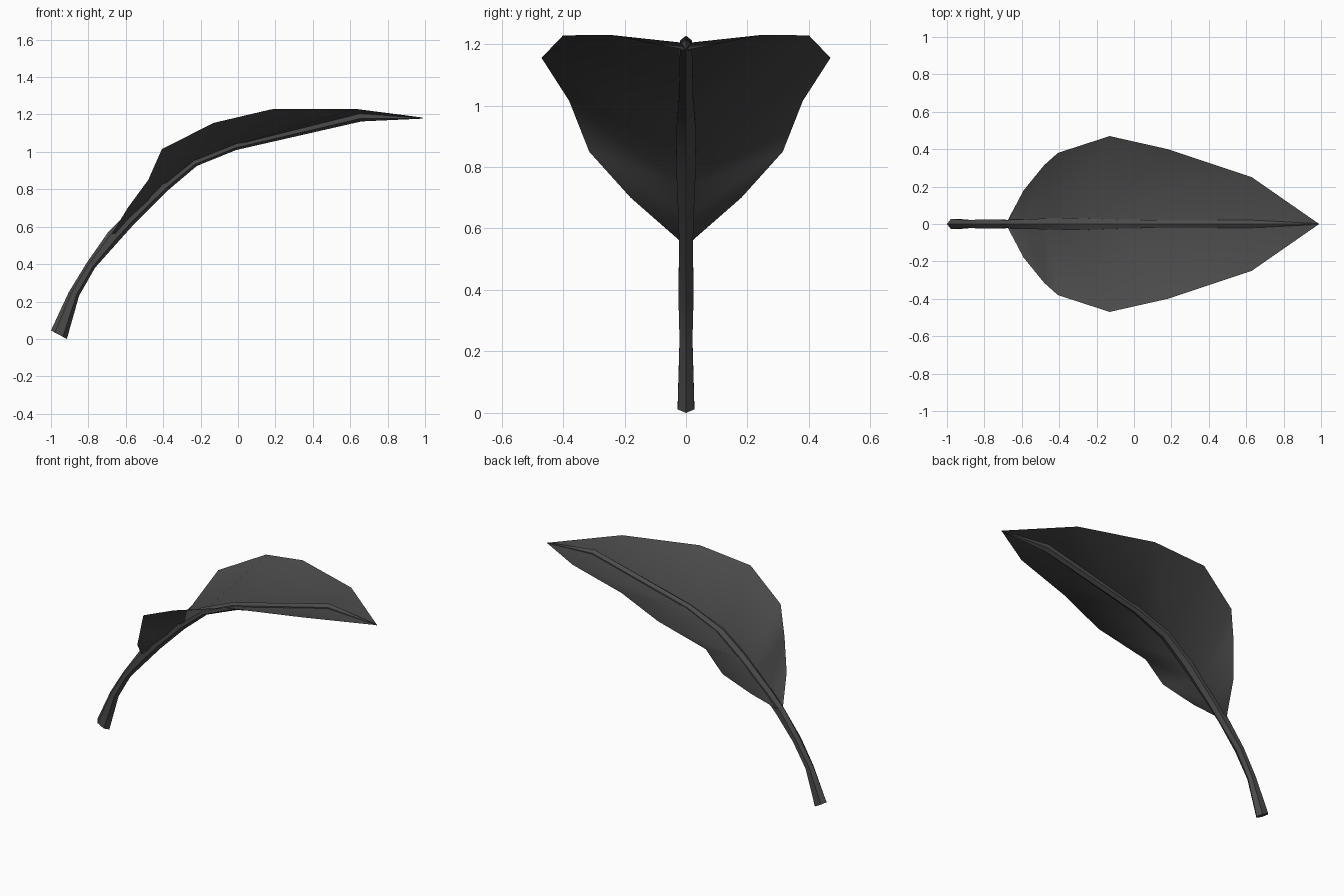
import bpy, bmesh
from mathutils import Vector

if "Cube" in bpy.data.objects:
    bpy.data.objects.remove(bpy.data.objects["Cube"])

# Stations along the stem: upper ridge (x, z), lower ridge (x, z), half width
STATIONS = [
    ((-1.00, 0.045), (-0.915, 0.00), 0.027),
    ((-0.905, 0.25), (-0.85, 0.23), 0.021),
    ((-0.81, 0.405), (-0.765, 0.38), 0.025),
    ((-0.695, 0.57), (-0.64, 0.52), 0.022),
    ((-0.61, 0.655), (-0.55, 0.62), 0.025),
    ((-0.42, 0.835), (-0.38, 0.79), 0.032),
    ((-0.26, 0.96), (-0.22, 0.925), 0.031),
    ((-0.03, 1.055), (-0.01, 1.01), 0.023),
    ((0.65, 1.227), (0.66, 1.163), 0.020),
    ((0.985, 1.184), (0.99, 1.178), 0.002),
]
# Leaf rows: point on the midrib (x, z), point on the rim (x, y, z)
BLADE = [
    ((-0.665, 0.545), (-0.675, 0.02, 0.56)),
    ((-0.58, 0.64), (-0.59, 0.18, 0.70)),
    ((-0.48, 0.73), (-0.48, 0.315, 0.85)),
    ((-0.40, 0.812), (-0.407, 0.38, 1.015)),
    ((-0.24, 0.942), (-0.13, 0.47, 1.155)),
    ((-0.02, 1.033), (0.18, 0.40, 1.228)),
    ((0.655, 1.203), (0.63, 0.25, 1.23)),
    ((0.99, 1.18), None),
]

# Dark grey for the whole leaf
dark = bpy.data.materials.new("dark_grey")
dark.diffuse_color = (0.07, 0.07, 0.07, 1)
dark.use_nodes = True
dark.node_tree.nodes["Principled BSDF"].inputs["Base Color"].default_value = dark.diffuse_color


def finish(name, bm, smooth_angle):
    bmesh.ops.recalc_face_normals(bm, faces=bm.faces[:])
    mesh = bpy.data.meshes.new(name)
    bm.to_mesh(mesh)
    bm.free()
    mesh.materials.append(dark)
    obj = bpy.data.objects.new(name, mesh)
    bpy.context.collection.objects.link(obj)
    bpy.ops.object.select_all(action='DESELECT')
    obj.select_set(True)
    bpy.context.view_layer.objects.active = obj
    bpy.ops.object.shade_smooth_by_angle(angle=smooth_angle)
    return obj


# Stem and midrib: tapered six-sided tube
bm = bmesh.new()
rings = []
for (ux, uz), (lx, lz), w in STATIONS:
    up, low = Vector((ux, 0, uz)), Vector((lx, 0, lz))
    section = [(0, 0), (1, 0.25), (1, 0.75), (0, 1), (-1, 0.75), (-1, 0.25)]
    rings.append([bm.verts.new(up.lerp(low, t) + Vector((0, s * w, 0)))
                  for s, t in section])
for a, b in zip(rings, rings[1:]):
    for i in range(6):
        j = (i + 1) % 6
        bm.faces.new((a[i], a[j], b[j], b[i]))
bm.faces.new(rings[0])
bm.faces.new(rings[-1])
finish("stem", bm, 0.5)

# Leaf blade: thin cupped sheet, split along the sagging diagonals
bm = bmesh.new()
mid = [bm.verts.new((x, 0, z)) for (x, z), _ in BLADE]
for side in (1, -1):
    rim = [bm.verts.new((r[0], side * r[1], r[2])) if r else mid[-1]
           for _, r in BLADE]
    for i in range(len(mid) - 1):
        bm.faces.new((mid[i], rim[i + 1], rim[i]))
        if rim[i + 1] is not mid[i + 1]:
            bm.faces.new((mid[i], mid[i + 1], rim[i + 1]))
finish("leaf_blade", bm, 1.0)
